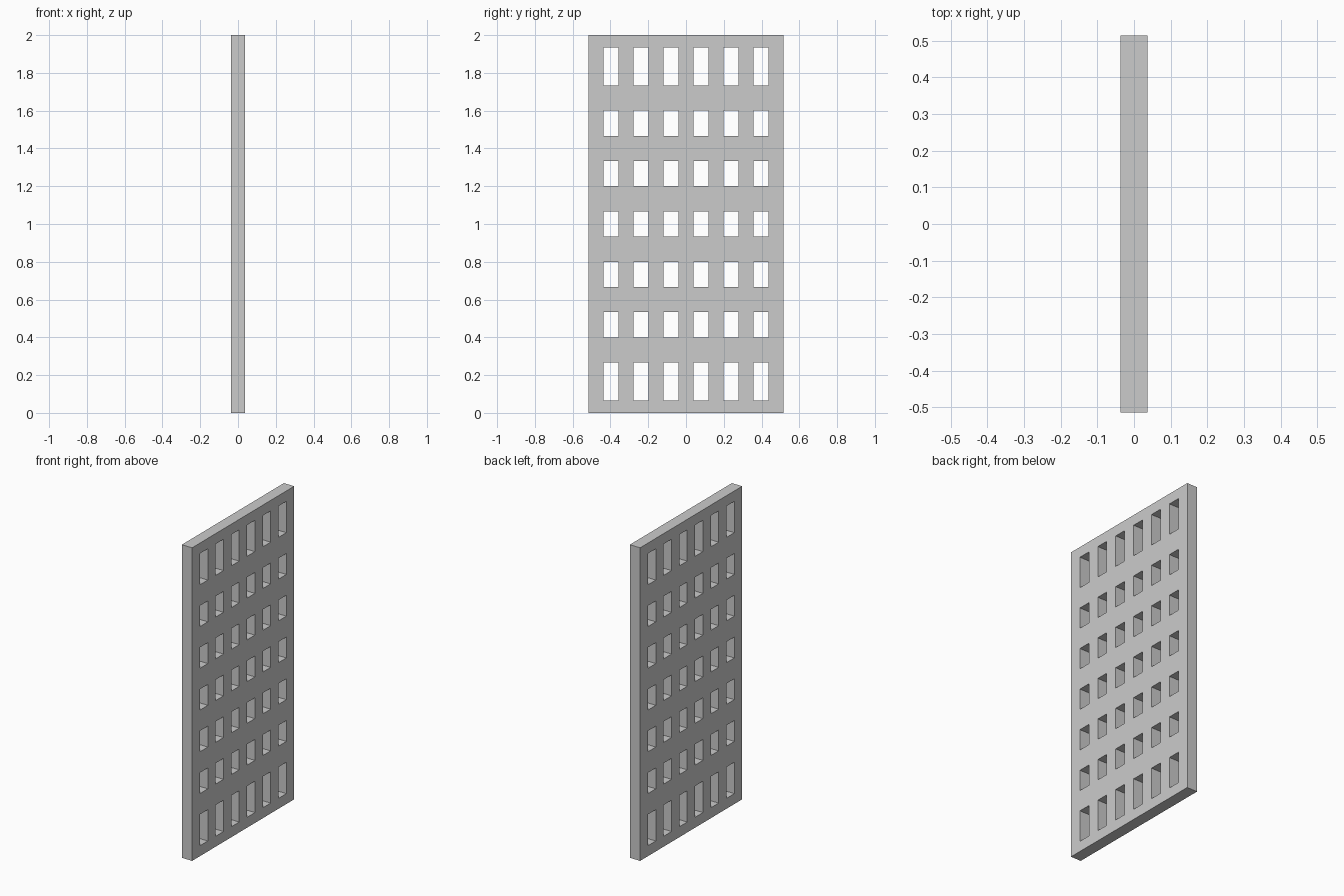
import bpy, bmesh

if "Cube" in bpy.data.objects:
    bpy.data.objects.remove(bpy.data.objects["Cube"])

HALF_T = 0.0365   # half thickness in x
HALF_W = 0.515    # half width in y
COLS = 13         # alternating solid / open strips across the width

# Grid lines: equal strips in y; rows in z on a 1/15 module, taller end windows
ys = [-HALF_W + 2 * HALF_W * i / COLS for i in range(COLS + 1)]
zs = [m / 15 for m in (0, 1, 4, 6, 8, 10, 12, 14, 16, 18, 20, 22, 24, 26, 29, 30)]
ROWS = len(zs) - 1

# Front sheet of the panel, skipping the window cells
bm = bmesh.new()
grid = [[bm.verts.new((HALF_T, y, z)) for z in zs] for y in ys]
for i in range(COLS):
    for j in range(ROWS):
        if i % 2 and j % 2:
            continue
        bm.faces.new((grid[i][j], grid[i + 1][j], grid[i + 1][j + 1], grid[i][j + 1]))

# Extrude through the thickness, which also makes the window reveals
sheet = bm.faces[:]
ext = bmesh.ops.extrude_face_region(bm, geom=sheet, use_keep_orig=True)
moved = [v for v in ext["geom"] if isinstance(v, bmesh.types.BMVert)]
bmesh.ops.translate(bm, verts=moved, vec=(-2 * HALF_T, 0, 0))
bmesh.ops.recalc_face_normals(bm, faces=bm.faces[:])

mesh = bpy.data.meshes.new("lattice_panel")
bm.to_mesh(mesh)
bm.free()
panel = bpy.data.objects.new("lattice_panel", mesh)
bpy.context.collection.objects.link(panel)
